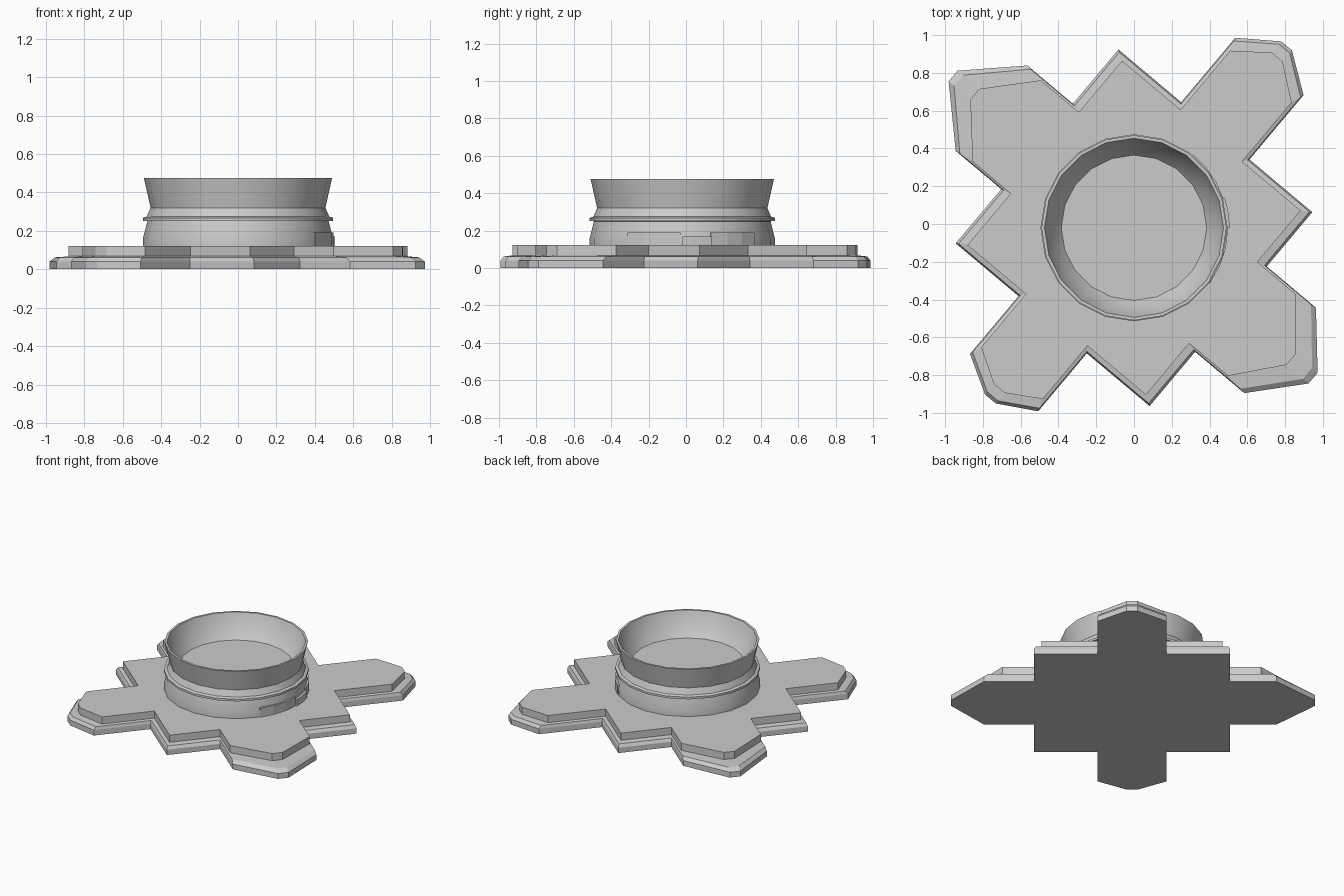
import bpy, bmesh, math
from mathutils import Matrix, Vector

if "Cube" in bpy.data.objects:
    bpy.data.objects.remove(bpy.data.objects["Cube"])

CENTRE = Vector((0, -0.02, 0))
TURN = Matrix.Rotation(math.radians(50), 4, 'Z')


def outline(su, sv, narrow, ne, sw, wide, nw, se):
    """Square with four pointed arms; each arm is (shoulder, tip) distance."""
    f = 0.037
    pts = []
    arms = [(0, su, sv, narrow, ne), (1, sv, su, wide, nw),
            (2, su, sv, narrow, sw), (3, sv, su, wide, se)]
    for k, base, side, half, (shoulder, tip) in arms:
        local = [(base, -side), (base, -half), (shoulder, -half), (tip, -f),
                 (tip, f), (shoulder, half), (base, half)]
        rot = Matrix.Rotation(k * math.pi / 2, 4, 'Z')
        pts += [CENTRE + TURN @ rot @ Vector((x, y, 0)) for x, y in local]
    return pts


def finish(name, bm):
    bmesh.ops.recalc_face_normals(bm, faces=bm.faces)
    me = bpy.data.meshes.new(name)
    bm.to_mesh(me)
    bm.free()
    ob = bpy.data.objects.new(name, me)
    bpy.context.collection.objects.link(ob)
    return ob


def loft(name, rings, closed_ends=True):
    bm = bmesh.new()
    loops = [[bm.verts.new(p) for p in r] for r in rings]
    n = len(loops[0])
    for a, b in zip(loops, loops[1:]):
        for i in range(n):
            j = (i + 1) % n
            bm.faces.new((a[i], a[j], b[j], b[i]))
    if closed_ends:
        bm.faces.new(loops[0][::-1])
        bm.faces.new(loops[-1])
    return finish(name, bm)


# Stepped star-shaped base: vertical foot, bevel, ledge, upper slab
outer = outline(0.67, 0.67, 0.236, (1.115, 1.257), (1.07, 1.183),
                0.295, (0.985, 1.25), (1.01, 1.238))
inner = outline(0.637, 0.617, 0.213, (1.045, 1.18), (1.005, 1.11),
                0.281, (0.88, 1.10), (0.885, 1.085))
mid = [a.lerp(b, 0.25) for a, b in zip(outer, inner)]
up = lambda pts, z: [p + Vector((0, 0, z)) for p in pts]
loft("star_base", [up(outer, 0), up(outer, 0.04), up(mid, 0.062),
                   up(inner, 0.068), up(inner, 0.122)])

# Round collar: outer wall, lip, waist, flared rim, dished floor
SIDES = 20
profile = [(0.495, 0.115), (0.495, 0.16), (0.472, 0.25), (0.495, 0.252),
           (0.495, 0.268), (0.475, 0.275), (0.455, 0.32), (0.49, 0.475),
           (0.474, 0.475), (0.44, 0.375), (0.385, 0.305)]
rings = []
for r, z in profile:
    rings.append([CENTRE + Vector((r * math.cos(a), r * math.sin(a), z))
                  for a in (2 * math.pi * i / SIDES for i in range(SIDES))])
collar = loft("collar", rings)
bpy.context.view_layer.objects.active = collar
collar.select_set(True)
bpy.ops.object.shade_smooth_by_angle(angle=math.radians(20))


# Small raised panels around the right side of the collar
def panel(name, a0, a1, r0, r1, z0, z1, steps=3):
    sections = []
    for i in range(steps + 1):
        a = math.radians(a0 + (a1 - a0) * i / steps)
        c, s = math.cos(a), math.sin(a)
        sections.append([CENTRE + Vector((r * c, r * s, z)) for r, z in
                         ((r0, z0), (r1, z0), (r1, z1), (r0, z1))])
    loft(name, sections)


panel("centre_panel", 0, 18, 0.46, 0.506, 0.115, 0.17)
panel("left_panel", -36, -1, 0.46, 0.498, 0.115, 0.19)
panel("right_panel", 18, 51, 0.46, 0.498, 0.115, 0.19)
